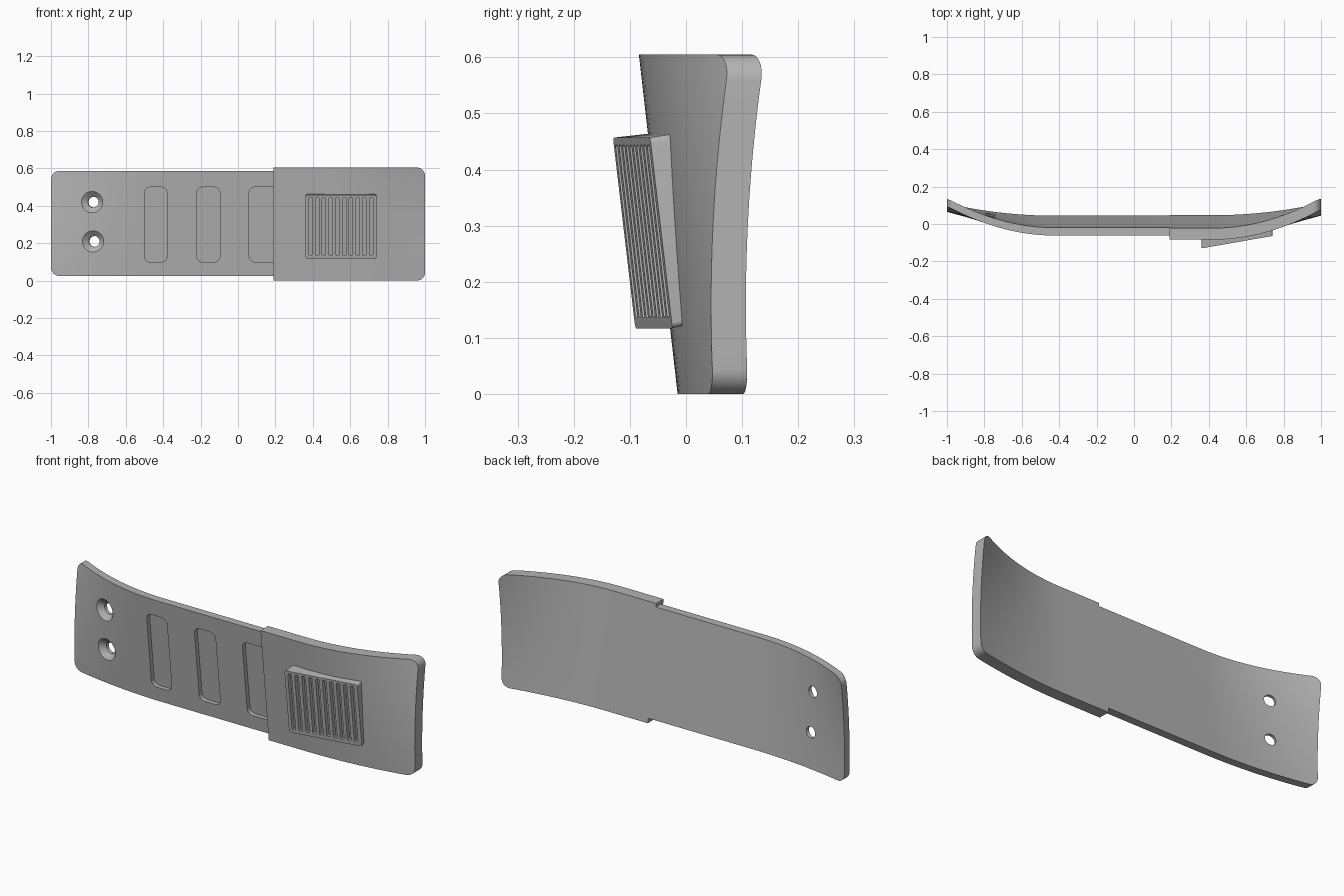
import bpy, bmesh, math
from mathutils import Vector

cube = bpy.data.objects.get("Cube")
if cube:
    bpy.data.objects.remove(cube, do_unlink=True)

grey = bpy.data.materials.new("mid_grey")
grey.use_nodes = True
grey.diffuse_color = (0.45, 0.45, 0.45, 1)
grey.node_tree.nodes["Principled BSDF"].inputs["Base Color"].default_value = (0.45, 0.45, 0.45, 1)

TILT = 0.114            # the band leans forward towards its top
BEND = 0.42             # the ends sweep back beyond this distance from the middle
STRAP, TIP = 0.042, 0.062   # thicknesses
JOIN = 0.19             # where the thicker tip starts
CORNER = 0.045


def back(x, z):
    """Depth of the rear surface, flat in the middle and swept more at the top."""
    t = max(0.0, abs(x) - BEND) / (1 - BEND)
    return 0.047 - TILT * z + t * t * (0.064 + 0.06 * z + 0.17 * z * z)


def loft(name, rings):
    """Closed solid through rings with equal point counts."""
    bm = bmesh.new()
    loops = [[bm.verts.new(p) for p in ring] for ring in rings]
    n = len(loops[0])
    for a, b in zip(loops, loops[1:]):
        for i in range(n):
            j = (i + 1) % n
            bm.faces.new((a[i], a[j], b[j], b[i]))
    bm.faces.new(loops[0])
    bm.faces.new(loops[-1])
    bmesh.ops.recalc_face_normals(bm, faces=bm.faces)
    mesh = bpy.data.meshes.new(name)
    bm.to_mesh(mesh)
    bm.free()
    mesh.materials.append(grey)
    obj = bpy.data.objects.new(name, mesh)
    bpy.context.collection.objects.link(obj)
    return obj


def rounded(x0, x1, z0, z1, r, steps=5):
    """Rounded rectangle outline as (x, z) pairs."""
    pts = []
    for k, (cx, cz) in enumerate([(x1 - r, z1 - r), (x0 + r, z1 - r),
                                  (x0 + r, z0 + r), (x1 - r, z0 + r)]):
        for i in range(steps + 1):
            a = math.pi / 2 * (k + i / steps)
            pts.append((cx + r * math.cos(a), cz + r * math.sin(a)))
    return pts


def slab(name, side, z0, z1, thick, rows=14):
    """Half of the band, from the join out to its rounded end."""
    bend_end = 1 - CORNER
    columns = [(JOIN, 0.0)]
    columns += [(side * (BEND + (bend_end - BEND) * i / 14), 0.0) for i in range(15)]
    for i in range(1, 9):
        a = math.pi / 2 * i / 8
        columns.append((side * (bend_end + CORNER * math.sin(a)), CORNER * (1 - math.cos(a))))
    rings = []
    for x, inset in columns:
        zs = [z0 + inset + (z1 - z0 - 2 * inset) * i / rows for i in range(rows + 1)]
        front = [Vector((x, back(x, z) - thick, z)) for z in zs]
        rear = [Vector((x, back(x, z), z)) for z in reversed(zs)]
        rings.append(front + rear)
    return loft(name, rings)


def carve(obj, cutters):
    """Cut the solids out of obj and remove them."""
    for c in cutters:
        c.hide_render = True
        mod = obj.modifiers.new("cut", "BOOLEAN")
        mod.object = c
        mod.operation = "DIFFERENCE"
        mod.solver = "EXACT"
    bpy.context.view_layer.update()
    graph = bpy.context.evaluated_depsgraph_get()
    mesh = bpy.data.meshes.new_from_object(obj.evaluated_get(graph))
    obj.modifiers.clear()
    obj.data = mesh
    for c in cutters:
        bpy.data.objects.remove(c, do_unlink=True)


def finish(obj):
    bpy.ops.object.select_all(action="DESELECT")
    obj.select_set(True)
    bpy.context.view_layer.objects.active = obj
    bpy.ops.object.shade_smooth_by_angle(angle=math.radians(30))


# Band halves
strap = slab("strap", -1, 0.025, 0.587, STRAP)
tip = slab("strap_tip", 1, 0.0, 0.605, TIP)

# Shallow slots along the strap
cutters = []
for x0, x1 in [(-0.5, -0.38), (-0.22, -0.097), (0.06, 0.26)]:
    outline = rounded(x0, x1, 0.1, 0.5, 0.03)
    cutters.append(loft("slot_cutter", [
        [Vector((x, back(x, z) - STRAP + d, z)) for x, z in outline]
        for d in (-0.02, 0.024)]))

# Countersunk holes, following the slope of the swept end
for cx, cz in [(-0.78, 0.42), (-0.775, 0.21)]:
    rings = []
    for r, d in [(0.064, -0.006), (0.029, 0.024), (0.029, 0.08)]:
        ring = []
        for i in range(32):
            a = math.tau * i / 32
            x, z = cx + r * math.cos(a), cz + r * math.sin(a)
            ring.append(Vector((x + 0.25 * d, back(x, z) - STRAP + d, z)))
        rings.append(ring)
    cutters.append(loft("hole_cutter", rings))
carve(strap, cutters)


# Wedge-shaped finger grip with upright grooves
def grip_face(x, z):
    return -0.13 + 0.175 * (x - 0.365) - 0.117 * (z - 0.46)


grip_outline = rounded(0.362, 0.74, 0.117, 0.457, 0.01)
grip = loft("finger_grip", [
    [Vector((x, grip_face(x, z), z)) for x, z in grip_outline],
    [Vector((x, back(x, z) - TIP + 0.02, z + 0.009)) for x, z in grip_outline]])
grooves = []
for i in range(10):
    x0 = 0.378 + 0.036 * i
    outline = rounded(x0, x0 + 0.019, 0.136, 0.444, 0.005, 3)
    grooves.append(loft("groove_cutter", [
        [Vector((x, grip_face(x, z) + d, z)) for x, z in outline]
        for d in (-0.02, 0.02)]))
carve(grip, grooves)

for part in (strap, tip, grip):
    finish(part)
